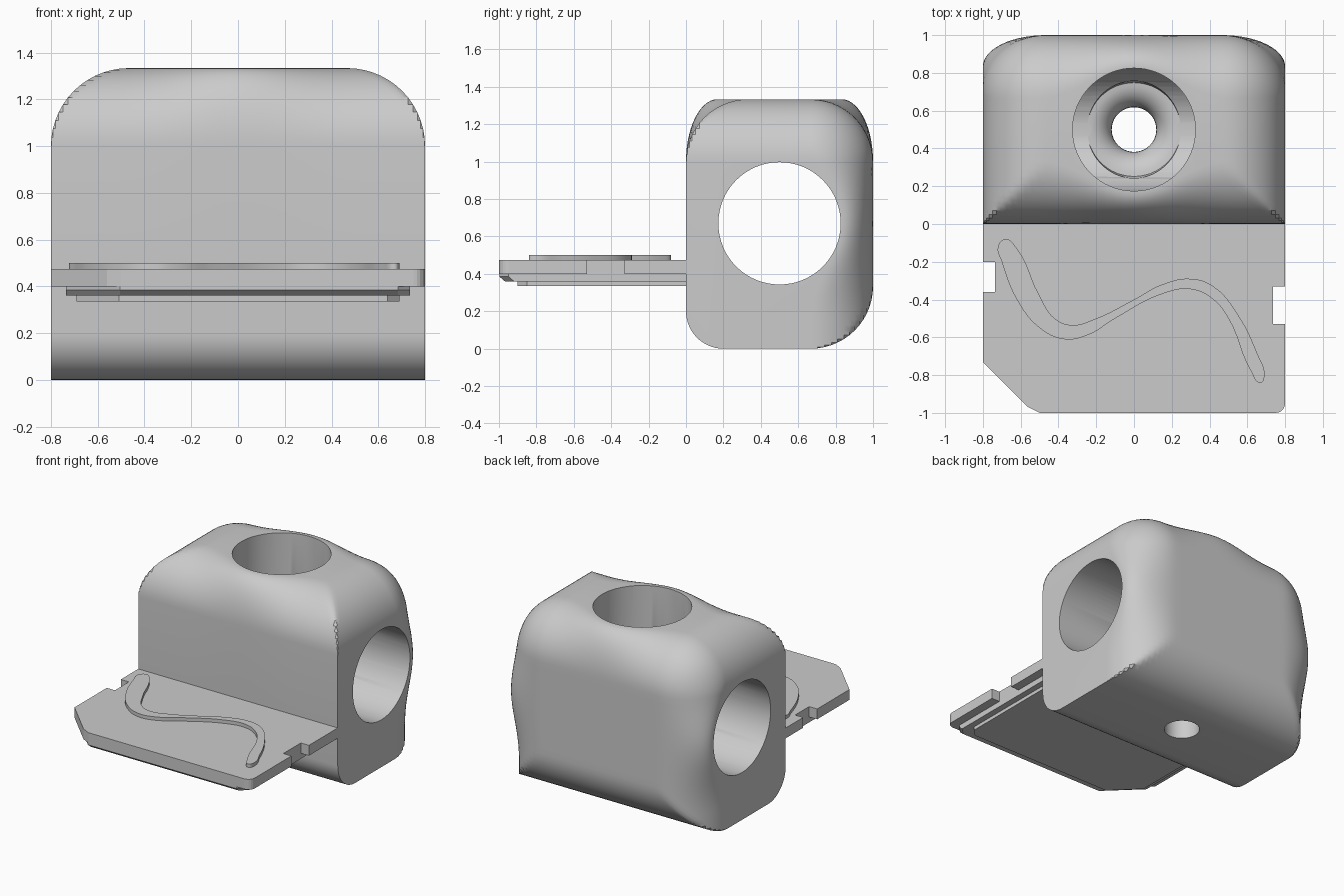
import bpy, bmesh
from math import sin, cos, pi, radians, sqrt

old = bpy.data.objects.get("Cube")
if old:
    bpy.data.objects.remove(old, do_unlink=True)

grey = bpy.data.materials.new("plain grey")
grey.use_nodes = True
tone = (0.6, 0.6, 0.6, 1)
grey.diffuse_color = tone
grey.node_tree.nodes["Principled BSDF"].inputs["Base Color"].default_value = tone


def loft(name, rings):
    """Skin equal-length closed rings and cap both ends."""
    bm = bmesh.new()
    rows = [[bm.verts.new(p) for p in ring] for ring in rings]
    n = len(rows[0])
    for a, b in zip(rows, rows[1:]):
        for i in range(n):
            j = (i + 1) % n
            bm.faces.new((a[i], a[j], b[j], b[i]))
    bm.faces.new(rows[0][::-1])
    bm.faces.new(rows[-1])
    bmesh.ops.remove_doubles(bm, verts=bm.verts, dist=1e-5)
    bmesh.ops.dissolve_degenerate(bm, edges=bm.edges, dist=1e-5)
    bmesh.ops.recalc_face_normals(bm, faces=bm.faces)
    mesh = bpy.data.meshes.new(name)
    bm.to_mesh(mesh)
    bm.free()
    mesh.materials.append(grey)
    ob = bpy.data.objects.new(name, mesh)
    bpy.context.collection.objects.link(ob)
    return ob


def activate(ob):
    bpy.ops.object.select_all(action='DESELECT')
    ob.select_set(True)
    bpy.context.view_layer.objects.active = ob


def layer(name, outline, levels):
    """Flat plate; each level is (z, y scale)."""
    return loft(name, [[(x, y * s, z) for x, y in outline] for z, s in levels])


# Block: cross-sections along x, with fillets that swell around the bores
R, N = 1 / 3, 14


def bump(t):
    return cos(pi / 2 * min(1, abs(t) / 0.5)) ** 2


def section(x):
    u = min(R, max(0, abs(x) - (0.8 - R)))
    c = sqrt(R * R - u * u)
    d, top = R - c, 1 + c
    a = R - 0.165 * bump(x)

    def back(z):
        return 1 - d * (1 - 0.5 * bump(z - 0.67))

    arc = [pi / 2 * k / N for k in range(N + 1)]
    pts = [(0.2 - 0.2 * cos(t), 0.2 - 0.2 * sin(t)) for t in arc]
    for t in arc:
        z = R - R * cos(t)
        pts.append((min(1 - R + R * sin(t), back(z)), z))
    pts += [(back(z), z) for z in (R + (1 - R) * k / N for k in range(1, N))]
    for t in arc:
        z = 1 + c * sin(t)
        pts.append((back(z) - a * c / R * (1 - cos(t)), z))
    pts += [(a * (1 - cos(t)), min(1 + R * sin(t), top)) for t in arc[::-1]]
    return [(x, y, z) for y, z in pts]


flat = 0.8 - R
half = [flat * k / 10 for k in range(10)]
half += [flat + R * sin(pi / 2 * k / N) for k in range(N + 1)]
xs = [-x for x in half[:0:-1]] + half
block = loft("bored_block", [section(x) for x in xs])


# Cutters: side bore, top bore, flared drain hole
def ring(r, h, axis, n=64):
    pts = [(r * cos(2 * pi * i / n), r * sin(2 * pi * i / n)) for i in range(n)]
    if axis == 'x':
        return [(h, 0.5 + p, 0.67 + q) for p, q in pts]
    return [(p, 0.5 + q, h) for p, q in pts]


flare = [(0.118, -0.1)]
flare += [(0.248 - 0.13 * cos(t), 0.215 + 0.13 * sin(t))
          for t in (pi / 2 * k / 8 for k in range(9))]
flare.append((0.26, 0.5))
cutters = {
    "side_bore_cutter": ('x', [(0.327, -1), (0.327, 1)]),
    "top_bore_cutter": ('z', [(0.325, 0.67), (0.325, 1.6)]),
    "drain_cutter": ('z', flare),
}
activate(block)
for name, (axis, steps) in cutters.items():
    cutter = loft(name, [ring(r, h, axis) for r, h in steps])
    cutter.hide_render = True
    mod = block.modifiers.new(name, 'BOOLEAN')
    mod.operation, mod.solver, mod.object = 'DIFFERENCE', 'EXACT', cutter
    activate(block)
    bpy.ops.object.modifier_apply(modifier=name)
    bpy.data.objects.remove(cutter, do_unlink=True)
bpy.ops.object.shade_smooth_by_angle(angle=radians(35))

# Plate: notched top layer over two narrower layers
corner = [(0.75 + 0.05 * sin(t), -0.95 - 0.05 * cos(t))
          for t in (pi / 2 * k / 5 for k in range(6))]
outline = [(-0.8, 0.02), (-0.8, -0.2), (-0.735, -0.2), (-0.735, -0.36),
           (-0.8, -0.36), (-0.8, -0.73), (-0.56, -0.97), (-0.5, -1)]
outline += corner + [(0.8, -0.53), (0.735, -0.53), (0.735, -0.33),
                     (0.8, -0.33), (0.8, 0.02)]
layer("plate_top", outline, [(0.4, 1), (0.475, 1)])


def under(w, front, cut):
    return [(-w, 0.02), (-w, -front + cut), (-w + cut, -front),
            (w - 0.05, -front), (w, -front + 0.05), (w, 0.02)]


layer("plate_middle", under(0.735, 0.998, 0.23),
      [(0.36, 0.97), (0.385, 1), (0.402, 1)])
layer("plate_bottom", under(0.69, 0.9, 0.18), [(0.335, 1), (0.362, 1)])

# Raised wavy rib on the plate
rib_points = [(-.68, -.08), (-.62, -.13), (-.5, -.38), (-.42, -.5), (-.33, -.535),
              (-.2, -.5), (0, -.4), (.15, -.32), (.3, -.29), (.42, -.33),
              (.55, -.48), (.65, -.68), (.69, -.81), (.67, -.84), (.62, -.78),
              (.5, -.5), (.42, -.4), (.3, -.345), (.15, -.37), (-.1, -.5),
              (-.25, -.59), (-.37, -.61), (-.5, -.55), (-.62, -.4), (-.7, -.2),
              (-.72, -.12)]
curve = bpy.data.curves.new("wavy_rib", 'CURVE')
curve.dimensions, curve.fill_mode, curve.extrude = '2D', 'BOTH', 0.02
curve.resolution_u = 6
spline = curve.splines.new('BEZIER')
spline.bezier_points.add(len(rib_points) - 1)
for bp, (x, y) in zip(spline.bezier_points, rib_points):
    bp.co = (x, y, 0)
    bp.handle_left_type = bp.handle_right_type = 'AUTO'
spline.use_cyclic_u = True
curve.materials.append(grey)
rib = bpy.data.objects.new("wavy_rib", curve)
rib.location.z = 0.48
bpy.context.collection.objects.link(rib)
activate(rib)
bpy.ops.object.convert(target='MESH')
bpy.ops.object.shade_smooth_by_angle(angle=radians(35))
